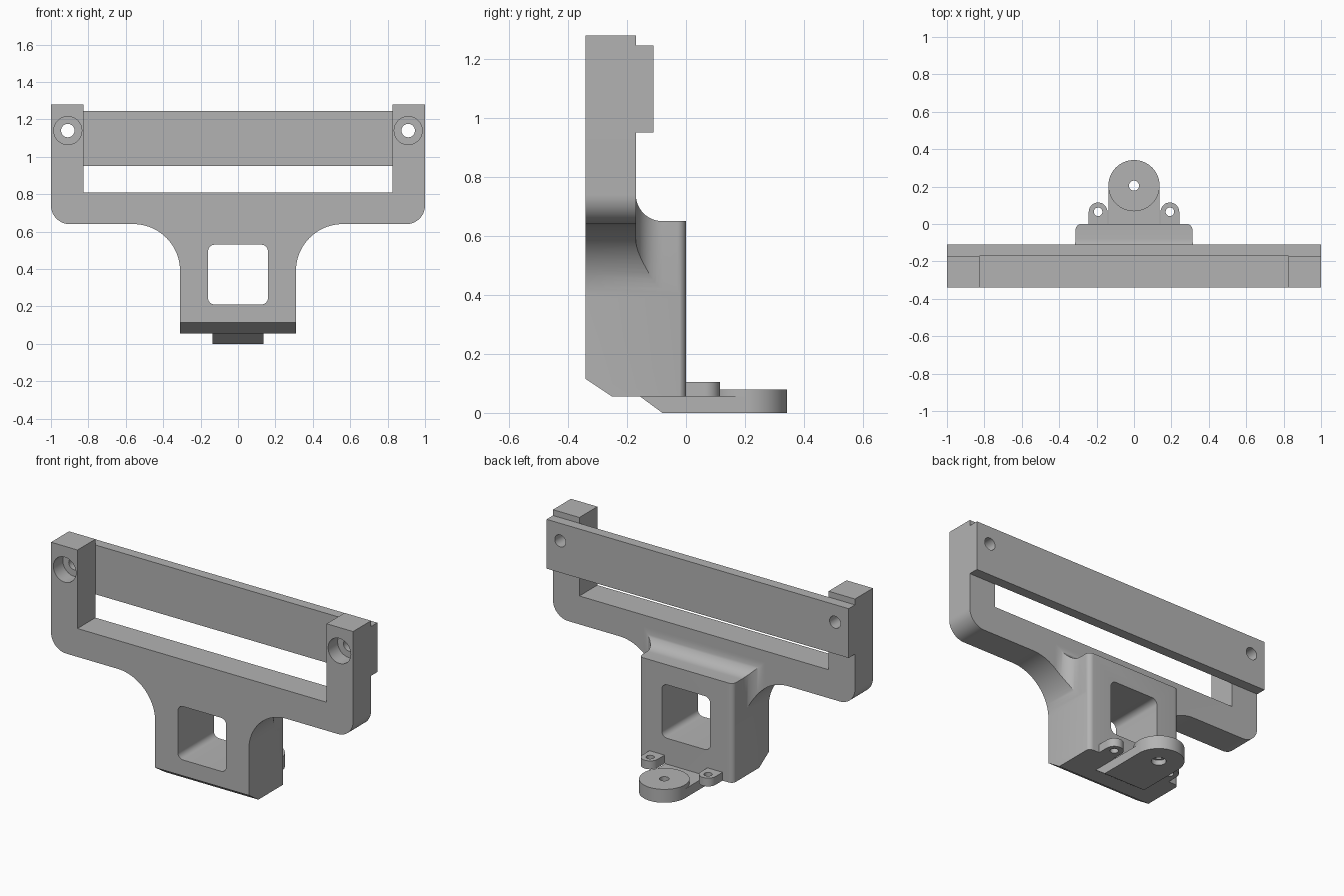
import bpy, bmesh
from math import radians, cos, sin, sqrt

if "Cube" in bpy.data.objects:
    bpy.data.objects.remove(bpy.data.objects["Cube"])

grey = bpy.data.materials.new("plain grey")
grey.use_nodes = True
grey.diffuse_color = (0.45, 0.45, 0.45, 1)
grey.node_tree.nodes["Principled BSDF"].inputs["Base Color"].default_value = (0.45, 0.45, 0.45, 1)


def arc(cx, cy, r, start, end, n=16):
    angles = [radians(start + (end - start) * i / n) for i in range(n + 1)]
    return [(cx + r * cos(a), cy + r * sin(a)) for a in angles]


def circle(cx, cy, r, n=48):
    return arc(cx, cy, r, 0, 360, n)[:-1]


def loft(name, rings):
    """Skin a stack of equal-length point rings and cap both ends."""
    bm = bmesh.new()
    loops = [[bm.verts.new(p) for p in ring] for ring in rings]
    n = len(loops[0])
    for low, high in zip(loops, loops[1:]):
        for i in range(n):
            j = (i + 1) % n
            bm.faces.new((low[i], low[j], high[j], high[i]))
    bm.faces.new(loops[0])
    bm.faces.new(loops[-1])
    bmesh.ops.recalc_face_normals(bm, faces=bm.faces)
    mesh = bpy.data.meshes.new(name)
    bm.to_mesh(mesh)
    bm.free()
    mesh.materials.append(grey)
    obj = bpy.data.objects.new(name, mesh)
    bpy.context.collection.objects.link(obj)
    return obj


def prism(name, points, axis, start, end):
    """Extrude a 2D profile along x, y or z."""
    place = {"x": lambda u, v, t: (t, u, v),
             "y": lambda u, v, t: (u, t, v),
             "z": lambda u, v, t: (u, v, t)}[axis]
    return loft(name, [[place(u, v, t) for u, v in points] for t in (start, end)])


def combine(obj, tool, operation="DIFFERENCE"):
    mod = obj.modifiers.new("combine", "BOOLEAN")
    mod.object, mod.operation, mod.solver = tool, operation, "EXACT"
    bpy.context.view_layer.objects.active = obj
    bpy.ops.object.modifier_apply(modifier=mod.name)
    bpy.data.objects.remove(tool)


def finish(obj):
    bpy.ops.object.select_all(action="DESELECT")
    obj.select_set(True)
    bpy.context.view_layer.objects.active = obj
    bpy.ops.object.shade_smooth_by_angle(angle=radians(30))


# Bracket body: full-depth outline, trimmed to a thin frame with a deep neck
half = [(0.31, 0.055)] + arc(0.56, 0.39, 0.25, 180, 90, 24) + arc(0.9, 0.74, 0.1, -90, 0)
half += [(1, 1.28), (0.825, 1.28), (0.825, 0.81)]
outline = half + [(-x, z) for x, z in reversed(half)]
body = prism("bracket_body", outline, "y", -0.34, 0.05)


def section(y, width, top):
    return [(-width, y, -0.1), (width, y, -0.1), (width, y, top), (-width, y, top)]


# Trimming envelope: frame depth, concave fillet, neck, rounded back edges
side, top, fillet, edge = 0.312, 0.65, 0.09, 0.03
rings = [section(-0.4, 1.2, 1.5), section(-0.17, 1.2, 1.5)]
for i in range(13):
    a = radians(90 * i / 12)
    flare = fillet * (1 - sin(a))
    rings.append(section(-0.17 + fillet * (1 - cos(a)), side + flare, top + flare))
for i in range(9):
    a = radians(90 * i / 8)
    rings.append(section(-edge + edge * sin(a), side - edge * (1 - cos(a)), top))
combine(body, loft("trim_envelope", rings), "INTERSECT")

# Square opening through the neck
opening = []
for cx, cz, a in ((0.125, 0.495, 0), (-0.125, 0.495, 90), (-0.125, 0.245, 180), (0.125, 0.245, 270)):
    opening += arc(cx, cz, 0.035, a, a + 90, 8)
combine(body, prism("opening_cutter", opening, "y", -0.5, 0.2))

# Sloped lower front edge
slope = [(-0.43, 0.175), (-0.16, -0.005), (-0.43, -0.005)]
combine(body, prism("slope_cutter", slope, "x", -0.6, 0.6))

# Clamp bar across the back of both arms
bar = prism("clamp_bar", [(-1, 0.95), (1, 0.95), (1, 1.245), (-1, 1.245)], "y", -0.17, -0.11)

# Screw holes with counterbores in the arms
for s in (-1, 1):
    hole = circle(s * 0.91, 1.14, 0.036)
    combine(body, prism("screw_cutter", hole, "y", -0.5, 0))
    combine(bar, prism("screw_cutter", hole, "y", -0.5, 0))
    combine(body, prism("counterbore_cutter", circle(s * 0.91, 1.14, 0.075), "y", -0.5, -0.25))

# Foot: tongue under the neck ending in a raised disc
foot = prism("foot", [(-0.155, 0.055), (-0.08, 0), (0.205, 0), (0.205, 0.055)], "x", -0.137, 0.137)
combine(foot, prism("foot_disc", circle(0, 0.205, 0.137, 64), "z", 0, 0.08), "UNION")
combine(foot, prism("foot_bore", circle(0, 0.205, 0.027), "z", -0.1, 0.2))
combine(foot, prism("foot_counterbore", circle(0, 0.205, 0.04), "z", -0.1, 0.03))

# Small ears beside the foot
ears = []
for s, label in ((1, "left"), (-1, "right")):
    c = s * 0.192
    shape = [(c - 0.05, -0.01), (c + 0.05, -0.01)] + arc(c, 0.065, 0.05, 0, 180, 24)
    ear = prism(label + "_ear", shape, "z", 0.055, 0.105)
    combine(ear, prism("ear_bore", circle(c, 0.065, 0.023, 32), "z", 0, 0.2))
    ears.append(ear)

for part in [body, bar, foot] + ears:
    finish(part)
